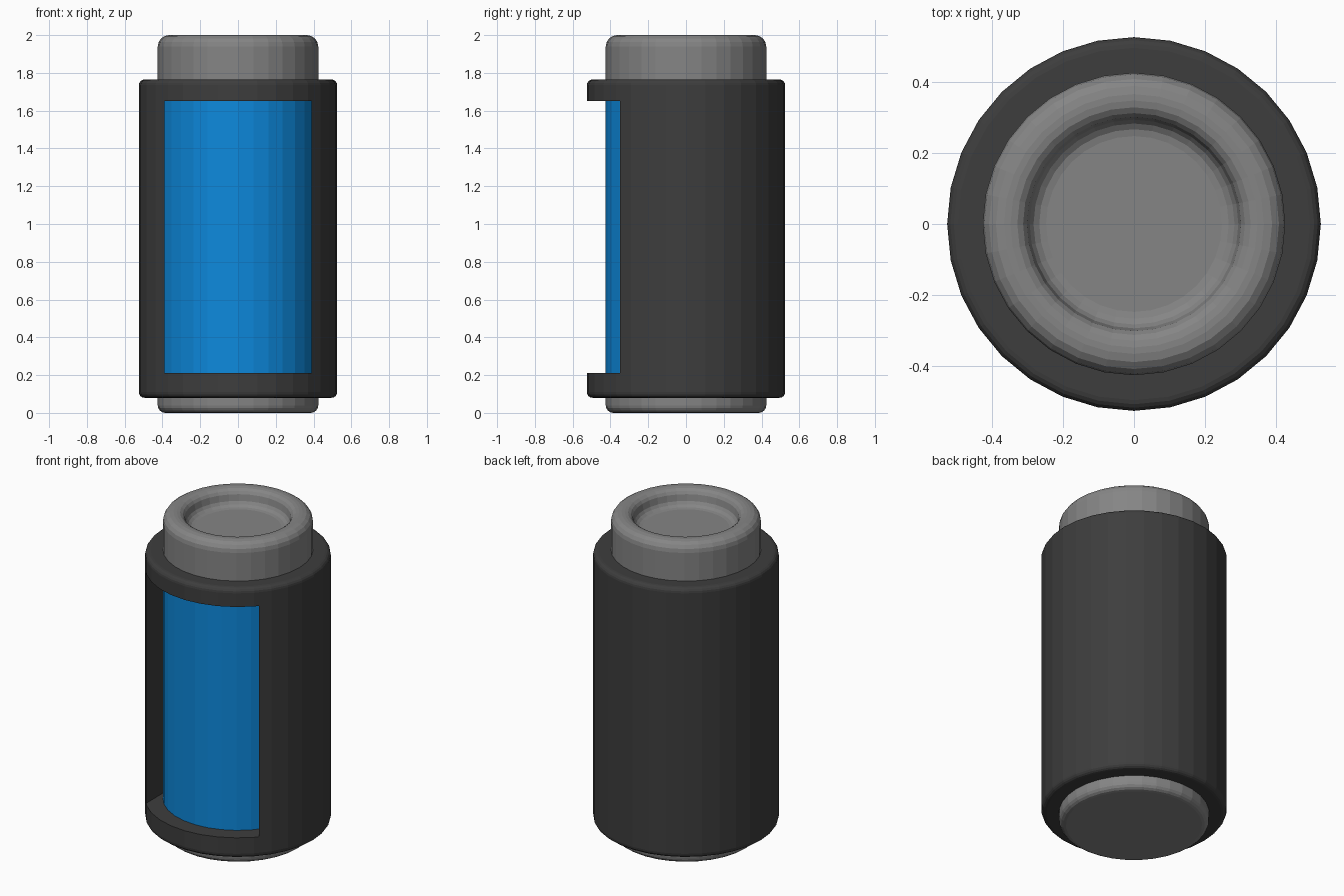
import bpy
import bmesh
from math import sin, cos, pi, radians

SIDES = 32
WINDOW_LOW, WINDOW_HIGH = 0.21, 1.65

cube = bpy.data.objects.get("Cube")
if cube:
    bpy.data.objects.remove(cube, do_unlink=True)


def make_material(name, rgb):
    mat = bpy.data.materials.new(name)
    mat.use_nodes = True
    mat.diffuse_color = (*rgb, 1)
    mat.node_tree.nodes["Principled BSDF"].inputs["Base Color"].default_value = (*rgb, 1)
    return mat


def arc(r, z, radius, start, end, steps=4):
    """Profile points on a rounded corner, angles in degrees."""
    angles = [radians(start + (end - start) * i / steps) for i in range(steps + 1)]
    return [(r + radius * cos(a), z + radius * sin(a)) for a in angles]


def lathe(name, profile, materials, closed=False):
    """Turn a (radius, height) profile around z; open profiles get flat end caps."""
    bm = bmesh.new()
    rings = []
    for r, z in profile:
        rings.append([bm.verts.new((r * cos(2 * pi * i / SIDES), r * sin(2 * pi * i / SIDES), z))
                      for i in range(SIDES)])
    pairs = list(zip(rings, rings[1:]))
    if closed:
        pairs.append((rings[-1], rings[0]))
    else:
        bm.faces.new(rings[0])
        bm.faces.new(rings[-1])
    for a, b in pairs:
        for i in range(SIDES):
            j = (i + 1) % SIDES
            bm.faces.new((a[i], a[j], b[j], b[i]))
    bmesh.ops.recalc_face_normals(bm, faces=bm.faces)
    mesh = bpy.data.meshes.new(name)
    bm.to_mesh(mesh)
    bm.free()
    obj = bpy.data.objects.new(name, mesh)
    bpy.context.collection.objects.link(obj)
    for mat in materials:
        mesh.materials.append(mat)
    return obj


grey = make_material("mid grey metal", (0.235, 0.235, 0.235))
dark = make_material("dark grey casing", (0.047, 0.047, 0.047))
blue = make_material("blue label", (0.004, 0.25, 0.72))

# Inner canister: rounded base, straight wall, rounded rim and dished lid
core_profile = (
    arc(0.385, 0.04, 0.04, -90, 0)
    + [(0.425, WINDOW_LOW), (0.425, WINDOW_HIGH)]
    + arc(0.365, 1.94, 0.06, 0, 90)
    + arc(0.347, 1.95, 0.05, 90, 180)
    + arc(0.247, 1.95, 0.05, 0, -90)[1:]
)
core = lathe("canister", core_profile, [grey, blue])

# Label: front wall faces between the window heights
for face in core.data.polygons:
    c = face.center
    if WINDOW_LOW < c.z < WINDOW_HIGH and c.y < -0.15:
        face.material_index = 1

# Outer sleeve: thick tube with rounded outer edges
sleeve_profile = (
    [(0.42, 0.08)]
    + arc(0.495, 0.11, 0.03, -90, 0)
    + arc(0.495, 1.735, 0.03, 0, 90)
    + [(0.42, 1.765)]
)
sleeve = lathe("sleeve", sleeve_profile, [dark], closed=True)

# Front window cut straight through the sleeve
bpy.ops.mesh.primitive_cube_add(size=1, location=(0, -0.45, (WINDOW_LOW + WINDOW_HIGH) / 2))
cutter = bpy.context.object
cutter.name = "window_cutter"
cutter.hide_render = True
cutter.scale = (0.78, 0.7, WINDOW_HIGH - WINDOW_LOW)
cutter.data.materials.append(dark)
cut = sleeve.modifiers.new("window", 'BOOLEAN')
cut.operation = 'DIFFERENCE'
cut.solver = 'EXACT'
cut.object = cutter
bpy.ops.object.select_all(action='DESELECT')
sleeve.select_set(True)
bpy.context.view_layer.objects.active = sleeve
bpy.ops.object.modifier_apply(modifier=cut.name)
bpy.data.objects.remove(cutter, do_unlink=True)
